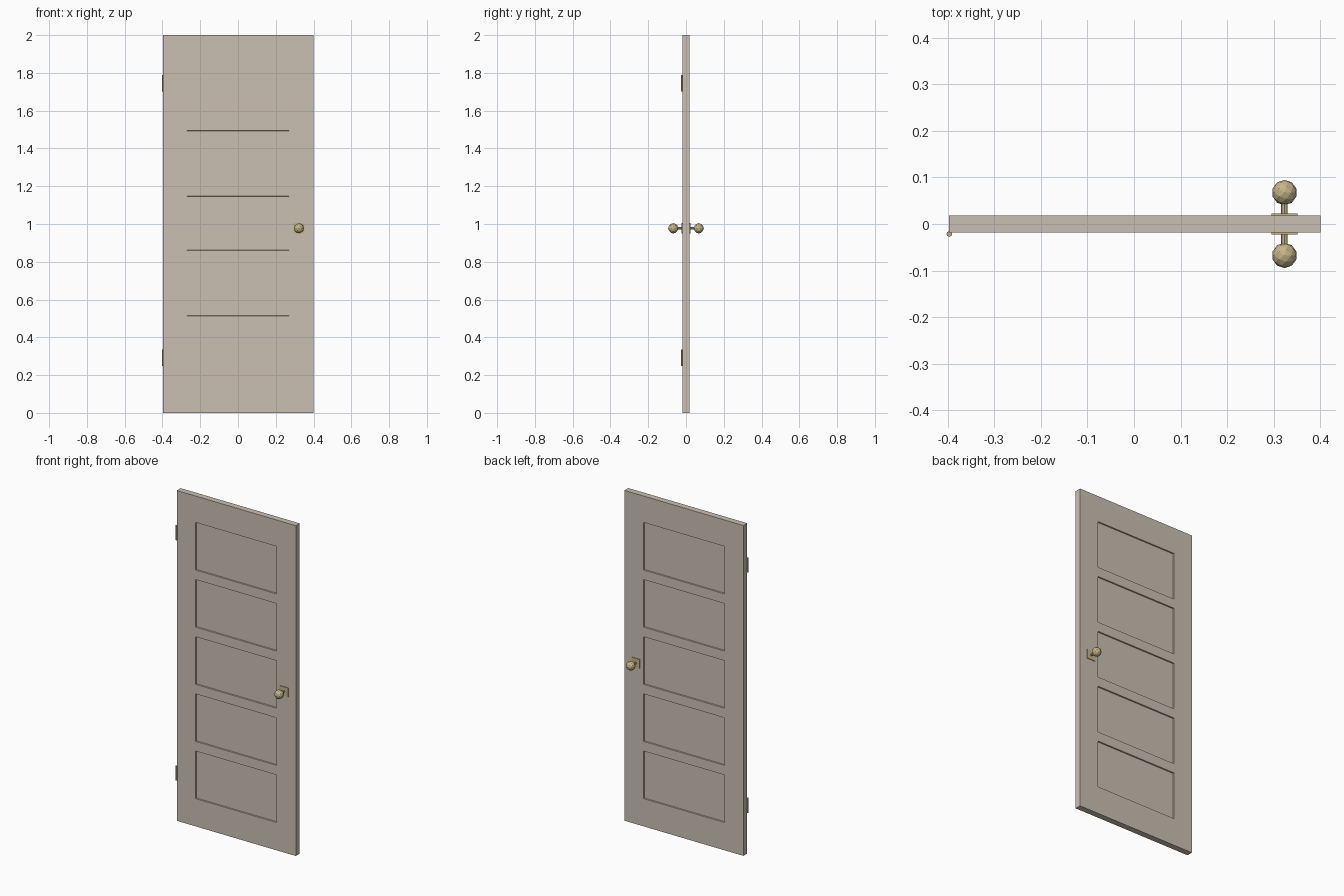
import bpy, bmesh
from mathutils import Matrix, Vector

if "Cube" in bpy.data.objects:
    bpy.data.objects.remove(bpy.data.objects["Cube"])


def material(name, rgb):
    m = bpy.data.materials.new(name)
    m.diffuse_color = (*rgb, 1)
    m.use_nodes = True
    m.node_tree.nodes["Principled BSDF"].inputs["Base Color"].default_value = m.diffuse_color
    return m


PAINT = material("beige_paint", (0.60, 0.53, 0.45))
BRASS = material("brass", (0.56, 0.46, 0.25))


def finish(name, bm, mat):
    bmesh.ops.recalc_face_normals(bm, faces=bm.faces)
    me = bpy.data.meshes.new(name)
    bm.to_mesh(me)
    bm.free()
    me.materials.append(mat)
    ob = bpy.data.objects.new(name, me)
    bpy.context.collection.objects.link(ob)
    return ob


def box_bm(center, size):
    bm = bmesh.new()
    bmesh.ops.create_cube(bm, size=1, matrix=Matrix.Translation(center) @ Matrix.Diagonal((*size, 1)))
    return bm


def cylinder(name, center, radius, depth, axis, sides, mat):
    bm = bmesh.new()
    rot = Vector((0, 0, 1)).rotation_difference(Vector(axis)).to_matrix().to_4x4()
    bmesh.ops.create_cone(bm, cap_ends=True, segments=sides, radius1=radius, radius2=radius,
                          depth=depth, matrix=Matrix.Translation(center) @ rot)
    return finish(name, bm, mat)


HALF = 0.0185                       # half the slab thickness
PANEL_X = 0.271                     # half the panel width
PANELS = [(0.168 + i * 0.346, 0.456 + i * 0.346) for i in range(5)]

# Door slab with five recessed panels on both sides
bm = box_bm((0.0015, 0, 1), (0.797, 2 * HALF, 2))
cuts = [((x, 0, 0), (1, 0, 0)) for x in (-PANEL_X, PANEL_X)]
cuts += [((0, 0, z), (0, 0, 1)) for pair in PANELS for z in pair]
for co, no in cuts:
    bmesh.ops.bisect_plane(bm, geom=bm.verts[:] + bm.edges[:] + bm.faces[:], plane_co=co, plane_no=no)
bmesh.ops.recalc_face_normals(bm, faces=bm.faces)
recess = []
for f in bm.faces:
    c = f.calc_center_median()
    if abs(f.normal.y) > 0.9 and abs(c.x) < PANEL_X and any(a < c.z < b for a, b in PANELS):
        recess.append(f)
bmesh.ops.inset_individual(bm, faces=recess, thickness=0.002, depth=-0.007)
finish("door_slab", bm, PAINT)

# Knob, stem and backplate on each side
KX, KZ = 0.323, 0.977
for side, s in (("front", -1), ("back", 1)):
    finish(side + "_backplate", box_bm((KX, s * (HALF + 0.0015), KZ), (0.056, 0.005, 0.056)), BRASS)
    cylinder(side + "_knob_stem", (KX, s * 0.037, KZ), 0.007, 0.036, (0, 1, 0), 8, BRASS)
    bm = bmesh.new()
    bmesh.ops.create_icosphere(bm, subdivisions=2, radius=0.027,
                               matrix=Matrix.Translation((KX, s * 0.0675, KZ)))
    finish(side + "_knob", bm, BRASS)

# Hinge pins on the left edge
for name, z in (("lower_hinge", 0.291), ("upper_hinge", 1.746)):
    cylinder(name, (-0.3965, -0.0215, z), 0.006, 0.088, (0, 0, 1), 8, BRASS)
